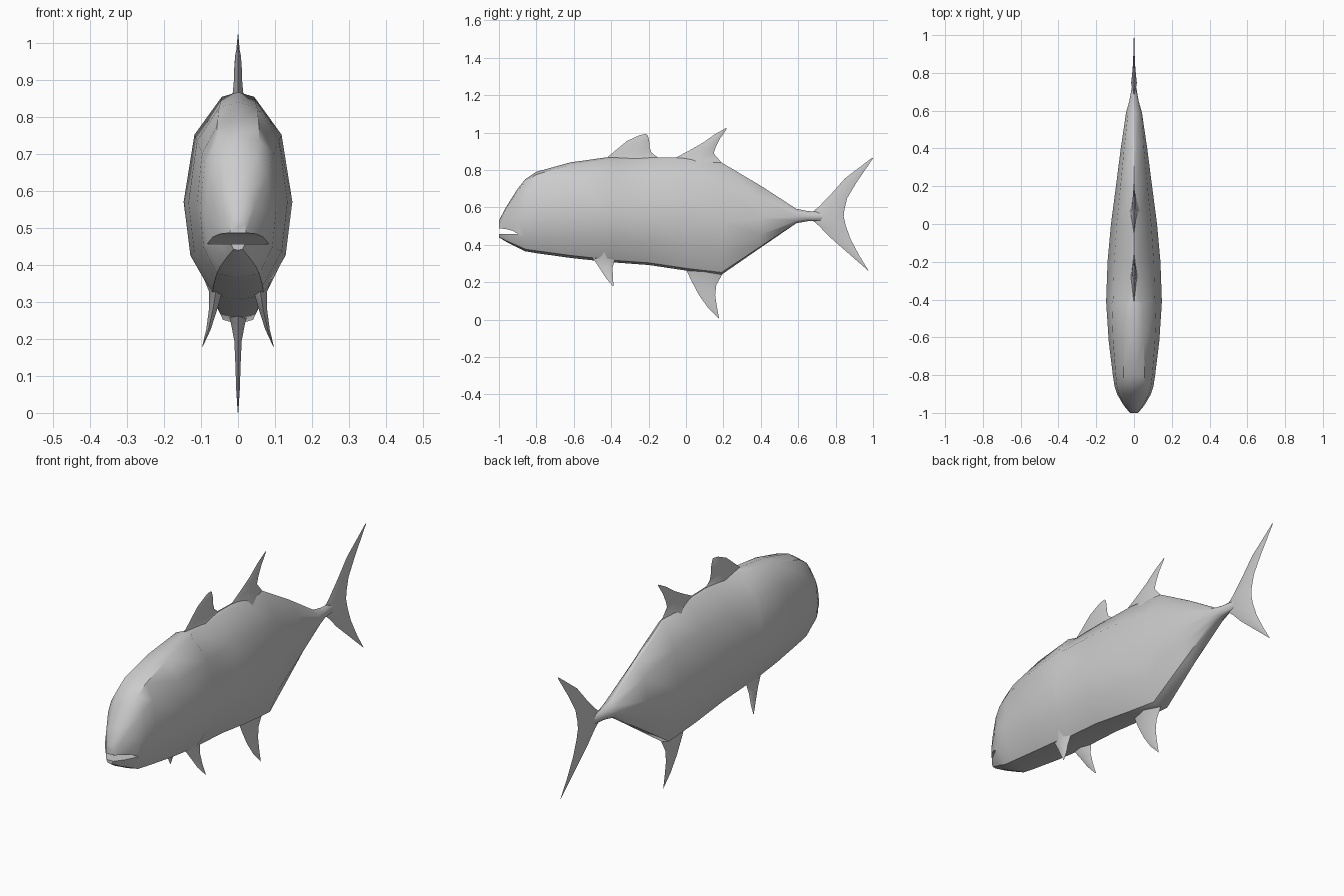
import bpy, bmesh


def loft(name, rings):
    """Skin equal-length closed rings of points and cap both ends."""
    bm = bmesh.new()
    loops = [[bm.verts.new(p) for p in r] for r in rings]
    n = len(loops[0])
    for a, b in zip(loops, loops[1:]):
        for i in range(n):
            j = (i + 1) % n
            bm.faces.new((a[i], a[j], b[j], b[i]))
    bm.faces.new(loops[0])
    bm.faces.new(loops[-1])
    bmesh.ops.recalc_face_normals(bm, faces=bm.faces)
    me = bpy.data.meshes.new(name)
    bm.to_mesh(me)
    bm.free()
    ob = bpy.data.objects.new(name, me)
    bpy.context.collection.objects.link(ob)
    return ob


def smooth(ob, angle=0.7):
    bpy.ops.object.select_all(action='DESELECT')
    ob.select_set(True)
    bpy.context.view_layer.objects.active = ob
    bpy.ops.object.shade_smooth_by_angle(angle=angle)


def fin(name, rows, xs=None):
    """Thin blade: each row is leading y,z, trailing y,z, half thickness."""
    rings = []
    for k, (y1, z1, y2, z2, t) in enumerate(rows):
        x = xs[k] if xs else 0
        ym, zm = y1 * .5 + y2 * .5, z1 * .5 + z2 * .5
        rings.append([(x, y1, z1), (x + t, ym, zm), (x, y2, z2), (x - t, ym, zm)])
    ob = loft(name, rings)
    smooth(ob)
    return ob


# Body cross-section: (width fraction, height fraction), slab-sided and snout
BODY = [(.13, .985), (.75, .79), (1, .47), (.86, .21), (.42, .02)]
HEAD = [(.55, .965), (.88, .80), (1, .47), (.90, .21), (.55, .03)]

# Stations: y, bottom z, top z, half width, snout roundness
STATIONS = [
    (-1.0, .44, .53, .022, 1), (-.96, .415, .605, .055, 1),
    (-.90, .385, .70, .09, 1), (-.86, .365, .75, .103, 1),
    (-.80, .355, .79, .112, .9), (-.62, .33, .84, .134, .6),
    (-.42, .308, .868, .147, .4), (-.395, .306, .868, .147, 0),
    (-.20, .292, .868, .14, 0), (0, .262, .865, .122, 0),
    (.19, .24, .84, .097, 0), (.40, .385, .715, .07, 0),
    (.59, .515, .592, .042, 0), (.65, .526, .58, .025, 0),
    (.74, .53, .575, .009, 0)]

rings = []
for y, zb, zt, w, h in STATIONS:
    side = [((b[0] * (1 - h) + a[0] * h) * w,
             zb + (zt - zb) * (b[1] * (1 - h) + a[1] * h)) for b, a in zip(BODY, HEAD)]
    ring = [(0, y, zt)] + [(x, y, z) for x, z in side] + [(0, y, zb)]
    ring += [(-x, y, z) for x, z in reversed(side)]
    rings.append(ring)
body = loft("body", rings)

# Mouth slot cut into the snout
mouth = [(-1.05, .49), (-.97, .485), (-.93, .476), (-.895, .457), (-1.05, .457)]
cutter = loft("mouth_cutter", [[(x, y, z) for y, z in mouth] for x in (-.2, .2)])
mod = body.modifiers.new("mouth", 'BOOLEAN')
mod.operation, mod.object, mod.solver = 'DIFFERENCE', cutter, 'EXACT'
bpy.context.view_layer.objects.active = body
bpy.ops.object.modifier_apply(modifier="mouth")
bpy.data.objects.remove(cutter)
smooth(body)

# Dorsal fins
fin("front_dorsal_fin", [
    (-.43, .83, -.05, .83, .03), (-.42, .868, -.15, .866, .014),
    (-.37, .91, -.185, .893, .011), (-.315, .955, -.195, .925, .01),
    (-.25, .985, -.197, .96, .007), (-.215, .992, -.205, .985, .002)])
fin("rear_dorsal_fin", [
    (-.07, .83, .22, .80, .03), (-.05, .868, .175, .857, .014),
    (.02, .905, .148, .888, .011), (.09, .945, .158, .92, .008),
    (.15, .988, .18, .965, .005), (.215, 1.025, .218, 1.02, .001)])

# Anal fin
fin("anal_fin", [
    (-.02, .30, .22, .29, .035), (.005, .258, .19, .235, .02),
    (.03, .205, .162, .185, .01), (.07, .13, .156, .13, .007),
    (.12, .06, .165, .07, .005), (.175, .005, .178, 0, .001)])

# Forked tail fin
fin("tail_fin", [
    (.995, .865, 1.0, .862, .001), (.85, .755, .915, .738, .004),
    (.775, .67, .862, .65, .007), (.71, .603, .847, .59, .011),
    (.65, .553, .843, .55, .015), (.71, .502, .855, .50, .011),
    (.77, .44, .88, .43, .007), (.85, .37, .925, .345, .004),
    (.975, .262, .98, .255, .001)])

# Pair of pelvic fins
for s, name in ((1, "left_pelvic_fin"), (-1, "right_pelvic_fin")):
    fin(name, [(-.51, .37, -.36, .37, .03), (-.50, .33, -.38, .325, .018),
               (-.465, .28, -.393, .275, .011), (-.43, .225, -.39, .225, .006),
               (-.392, .18, -.388, .18, .001)],
        [s * x for x in (.065, .06, .068, .08, .096)])
